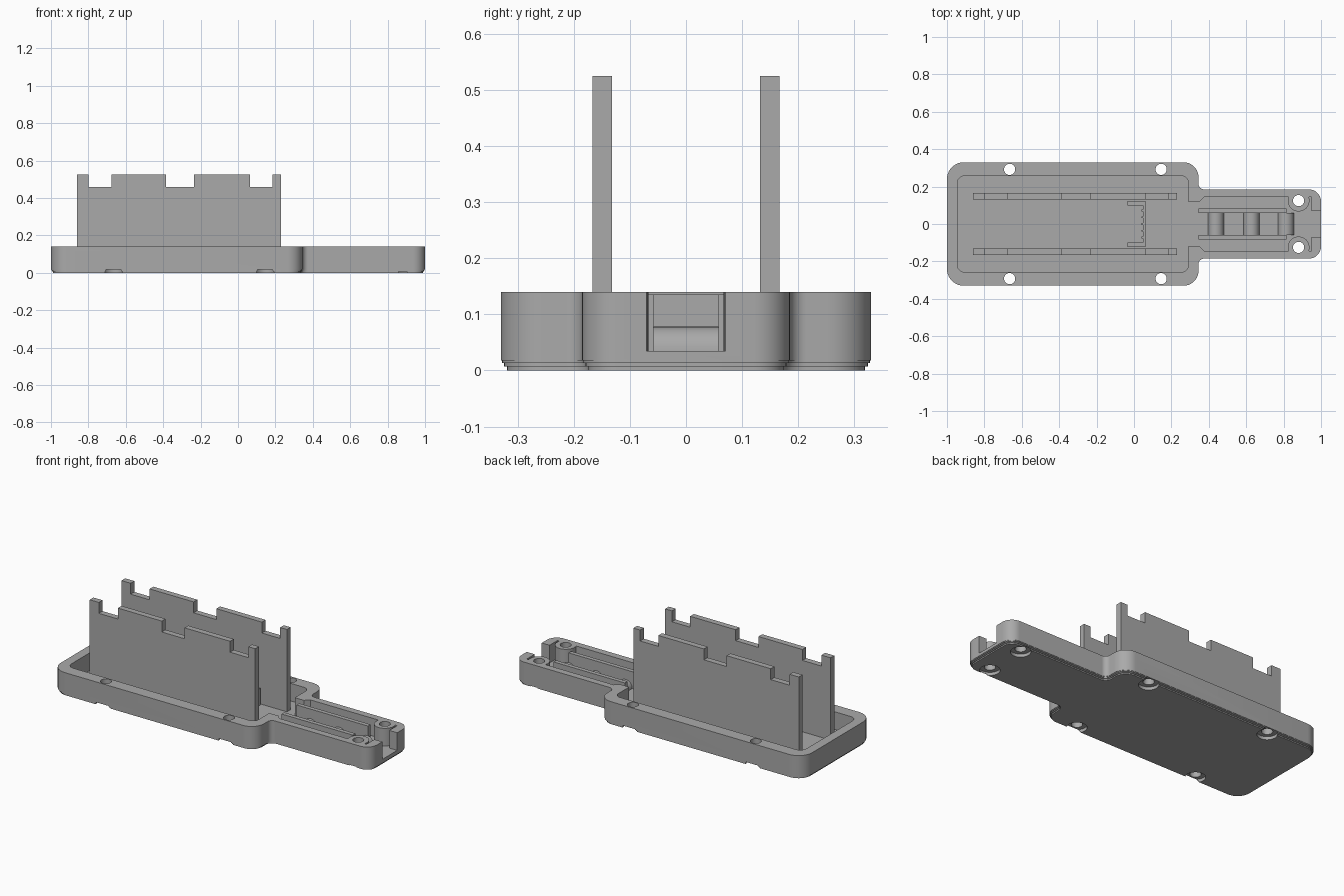
import bpy, bmesh, math
from mathutils import Vector

if "Cube" in bpy.data.objects:
    bpy.data.objects.remove(bpy.data.objects["Cube"])

grey = bpy.data.materials.new("grey plastic")
GREY = (0.4, 0.4, 0.4, 1)
grey.diffuse_color = GREY
grey.use_nodes = True
grey.node_tree.nodes["Principled BSDF"].inputs["Base Color"].default_value = GREY

TOP, FLOOR = 0.14, 0.035
HOLES = [(-0.665, 0.292), (0.145, 0.292), (0.88, 0.125)]


def rounded(corners, steps=10):
    """Closed outline with each (x, y, radius) corner rounded."""
    points = []
    for i, (x, y, r) in enumerate(corners):
        p = Vector((x, y))
        if r == 0:
            points.append(p)
            continue
        u = (Vector(corners[i - 1][:2]) - p).normalized()
        v = (Vector(corners[(i + 1) % len(corners)][:2]) - p).normalized()
        c = p + r * (u + v)
        for k in range(steps + 1):
            t = math.pi / 2 * k / steps
            points.append(c - r * (v * math.cos(t) + u * math.sin(t)))
    return points


def mirrored(half):
    """Complete an outline whose +y half is given."""
    return half + [(x, -y, r) for x, y, r in reversed(half)]


def loft(name, layers, place=lambda p, h: (p[0], p[1], h)):
    """Solid through a stack of (outline, height) layers."""
    bm = bmesh.new()
    rings = [[bm.verts.new(place(p, h)) for p in pts] for pts, h in layers]
    for a, b in zip(rings, rings[1:]):
        for i in range(len(a)):
            j = (i + 1) % len(a)
            bm.faces.new((a[i], a[j], b[j], b[i]))
    bm.faces.new(rings[0])
    bm.faces.new(rings[-1])
    bmesh.ops.recalc_face_normals(bm, faces=bm.faces)
    mesh = bpy.data.meshes.new(name)
    bm.to_mesh(mesh)
    bm.free()
    mesh.materials.append(grey)
    obj = bpy.data.objects.new(name, mesh)
    bpy.context.collection.objects.link(obj)
    return obj


def prism(name, points, z0, z1):
    return loft(name, [(points, z0), (points, z1)])


def box(name, x0, x1, y0, y1, z0, z1):
    return prism(name, [(x0, y0), (x1, y0), (x1, y1), (x0, y1)], z0, z1)


def disc(name, x, y, r, z0, z1, n=40):
    ring = [(x + r * math.cos(k * math.tau / n), y + r * math.sin(k * math.tau / n))
            for k in range(n)]
    return prism(name, ring, z0, z1)


def side_profile(name, points, y0, y1):
    """Extrude an x-z profile along y."""
    return loft(name, [(points, y0), (points, y1)], lambda p, h: (p[0], h, p[1]))


def combine(target, tool, operation):
    mod = target.modifiers.new("combine", 'BOOLEAN')
    mod.operation, mod.solver, mod.object = operation, 'EXACT', tool
    bpy.context.view_layer.objects.active = target
    bpy.ops.object.modifier_apply(modifier=mod.name)
    bpy.data.objects.remove(tool)


# Tray body with a stepped bottom edge
def body_outline(d):
    return rounded(mirrored([
        (-1 + d, 0.33 - d, 0.09 - d), (0.345 - d, 0.33 - d, 0.08 - d),
        (0.345 - d, 0.185 - d, 0.03 + d), (1 - d, 0.185 - d, 0.065 - d)]))


levels = [(0, 0.011), (0.007, 0.011), (0.007, 0.006), (0.013, 0.006),
          (0.013, 0.002), (0.018, 0.002), (0.018, 0), (TOP, 0)]
tray = loft("tray", [(body_outline(d), z) for z, d in levels])

# Pockets: wide bay, neck with arm channel, and open end slot
bay = rounded(mirrored([(-0.945, 0.257, 0.04), (0.29, 0.257, 0.035)]))
channel = mirrored([(0.25, 0.12, 0), (0.35, 0.12, 0), (0.375, 0.145, 0),
                    (0.948, 0.145, 0), (0.948, 0.07, 0), (1.1, 0.07, 0)])
for outline in (bay, rounded(channel)):
    combine(tray, prism("pocket", outline, FLOOR, 0.3), 'DIFFERENCE')

# Screw bosses and all screw holes with recesses underneath
for side in (1, -1):
    x, y = HOLES[-1]
    combine(tray, disc("boss", x, side * y, 0.058, 0.025, TOP), 'UNION')
    for x, y in HOLES:
        combine(tray, disc("hole", x, side * y, 0.03, -0.1, 0.3), 'DIFFERENCE')
        combine(tray, disc("recess", x, side * y, 0.054, -0.1, 0.0185), 'DIFFERENCE')

# Tall notched side plates and low channel rails
LOW, HIGH = 0.46, 0.525
notches = [(-0.8, -0.675), (-0.385, -0.235), (0.065, 0.185)]
plate = [(-0.86, 0.03), (-0.86, HIGH)]
for a, b in notches:
    plate += [(a, HIGH), (a, LOW), (b, LOW), (b, HIGH)]
plate += [(0.23, HIGH), (0.23, 0.03)]
for label, s in (("left", 1), ("right", -1)):
    side_profile(label + "_plate", plate, s * 0.132, s * 0.167)
    box(label + "_rail", 0.345, 0.815, *sorted((s * 0.058, s * 0.083)), 0.03, 0.135)

# Rounded cable ridges across the channel
for n, x in enumerate((0.438, 0.628, 0.812)):
    arc = [(x + 0.043 * math.cos(math.pi * k / 16), FLOOR + 0.043 * math.sin(math.pi * k / 16))
           for k in range(17)]
    side_profile(f"cable_ridge_{n + 1}", arc, -0.058, 0.058)

# C-shaped board bracket with small ribs on its inner wall
bracket = mirrored([(-0.035, 0.1, 0), (-0.035, 0.122, 0), (0.062, 0.122, 0)])
bracket = bracket + [(0.048, -0.1, 0), (0.048, 0.1, 0)]
prism("bracket", rounded(bracket), 0.03, 0.135)
for n in range(5):
    y = (n - 2) * 0.036
    box(f"bracket_rib_{n + 1}", 0.04, 0.05, y - 0.005, y + 0.005, 0.03, 0.13)

# Smooth the round walls and keep edges crisp
for obj in bpy.context.collection.objects:
    if obj.type == 'MESH' and obj.data.materials and obj.data.materials[0] == grey:
        bpy.ops.object.select_all(action='DESELECT')
        obj.select_set(True)
        bpy.context.view_layer.objects.active = obj
        bpy.ops.object.shade_smooth_by_angle(angle=math.radians(30))
